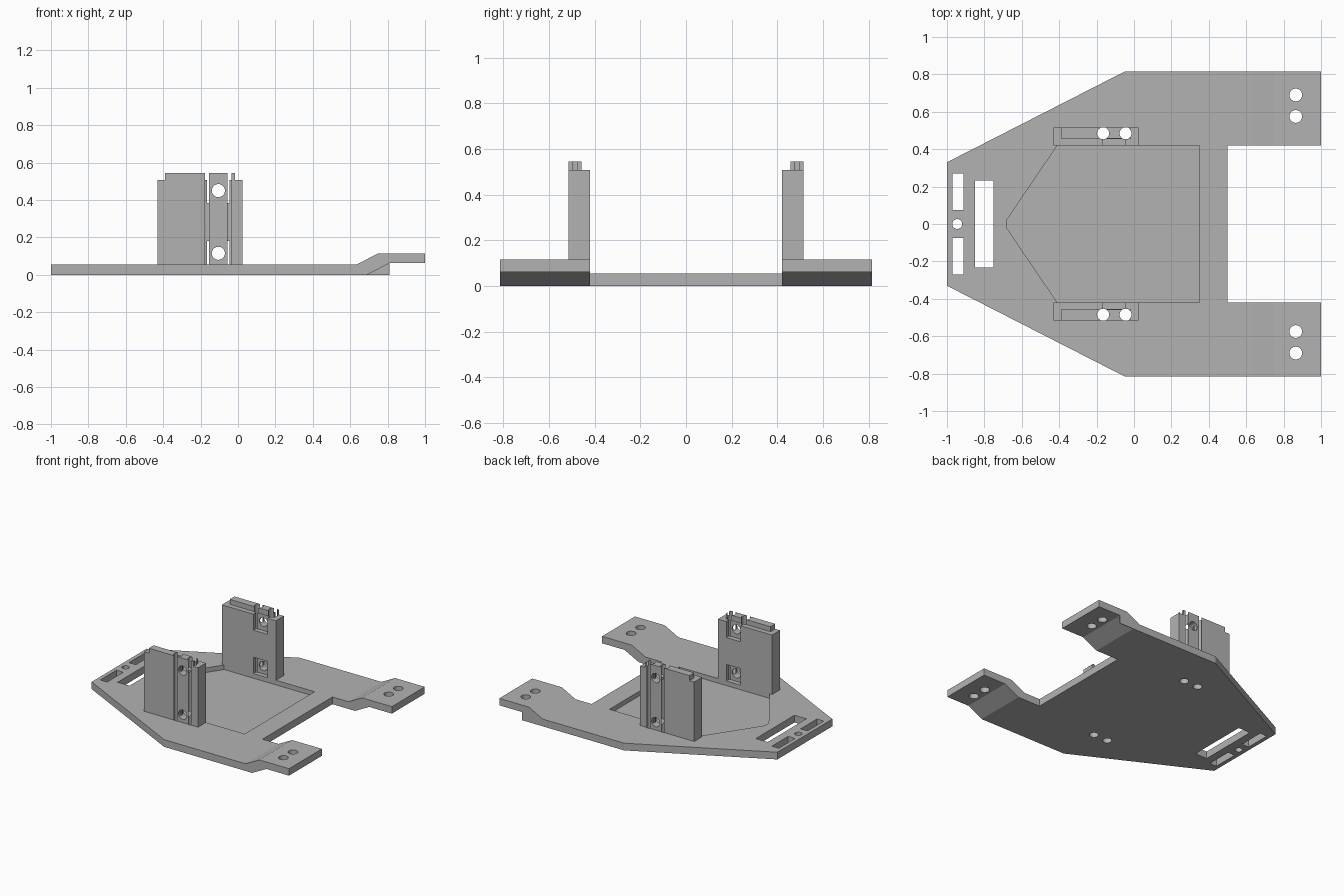
import bpy, bmesh, math
from mathutils import Vector

cube = bpy.data.objects.get("Cube")
if cube:
    bpy.data.objects.remove(cube, do_unlink=True)

grey = bpy.data.materials.new("Plain grey")
grey.use_nodes = True
colour = (0.45, 0.45, 0.45, 1)
grey.diffuse_color = colour
grey.node_tree.nodes["Principled BSDF"].inputs["Base Color"].default_value = colour


def prism(name, points, axis, lo, hi):
    """Extrude a 2D outline along an axis; the points use the other two axes in order."""
    def place(p, d):
        co = list(p)
        co.insert("xyz".index(axis), d)
        return Vector(co)
    bm = bmesh.new()
    base = bm.faces.new([bm.verts.new(place(p, lo)) for p in points])
    top = bmesh.ops.extrude_face_region(bm, geom=[base])["geom"]
    shift = place((0, 0), hi - lo)
    bmesh.ops.translate(bm, vec=shift, verts=[g for g in top if isinstance(g, bmesh.types.BMVert)])
    bmesh.ops.recalc_face_normals(bm, faces=bm.faces)
    mesh = bpy.data.meshes.new(name)
    bm.to_mesh(mesh)
    bm.free()
    mesh.materials.append(grey)
    obj = bpy.data.objects.new(name, mesh)
    bpy.context.collection.objects.link(obj)
    return obj


def box(name, x0, x1, y0, y1, z0, z1):
    return prism(name, [(x0, y0), (x1, y0), (x1, y1), (x0, y1)], "z", z0, z1)


def rod(u, v, radius, axis, lo, hi, sides=32):
    ring = [2 * math.pi * i / sides for i in range(sides)]
    return prism("cutter", [(u + radius * math.cos(a), v + radius * math.sin(a)) for a in ring],
                 axis, lo, hi)


def combine(obj, other, operation="DIFFERENCE"):
    mod = obj.modifiers.new("cut", "BOOLEAN")
    mod.operation, mod.solver, mod.object = operation, "EXACT", other
    with bpy.context.temp_override(object=obj, active_object=obj, selected_objects=[obj]):
        bpy.ops.object.modifier_apply(modifier=mod.name)
    bpy.data.objects.remove(other, do_unlink=True)


def cut_box(obj, *bounds):
    combine(obj, box("cutter", *bounds))


HOLE_X = (-0.165, -0.045)   # vertical screw channels
HOLE_Y = 0.485
THICK = 0.055

# Base plate: stepped side profile trimmed to the plan outline
plate = prism("base_plate", [(-1.1, 0), (0.69, 0), (0.81, 0.062), (1.1, 0.062), (1.1, 0.115),
                             (0.75, 0.115), (0.635, THICK), (-1.1, THICK)], "y", -1, 1)
half = [(-1, 0.33), (-0.05, 0.815), (1, 0.815), (1, 0.42), (0.5, 0.42)]
outline = half + [(x, -y) for x, y in reversed(half)]
combine(plate, prism("cutter", outline, "z", -0.5, 0.5), "INTERSECT")

# Shallow pointed recess in the plate
half = [(-0.68, 0.022), (-0.41, 0.42), (0.35, 0.42)]
recess = half + [(x, -y) for x, y in reversed(half)]
combine(plate, prism("cutter", recess, "z", 0.02, 0.3))

# Strap slots and holes
cut_box(plate, -0.85, -0.75, -0.232, 0.232, -0.1, 0.2)
combine(plate, rod(-0.945, 0, 0.026, "z", -0.1, 0.2))
for s in (-1, 1):
    cut_box(plate, -0.97, -0.912, *sorted((s * 0.075, s * 0.27)), -0.1, 0.2)
    for y in (0.575, 0.69):
        combine(plate, rod(0.865, s * y, 0.034, "z", -0.1, 0.3))
    for x in HOLE_X:
        combine(plate, rod(x, s * HOLE_Y, 0.032, "z", -0.1, 0.3))

# Thin web closing the bend on one outer edge
prism("bend_web", [(0.69, 0), (0.81, 0), (0.81, 0.062)], "y", 0.811, 0.815)

# Upright mounting posts
for s, name in ((-1, "front_post"), (1, "back_post")):
    def span(a, b):
        return sorted((s * a, s * b))
    post = box(name, -0.43, 0.025, *span(0.42, 0.515), THICK - 0.002, 0.545)
    # leave a narrow ridge along the outer side of the top
    cut_box(post, -0.5, 0.1, *span(0.3, 0.458), 0.507, 0.7)
    cut_box(post, -0.5, -0.39, *span(0.3, 0.6), 0.507, 0.7)
    cut_box(post, -0.015, 0.1, *span(0.3, 0.6), 0.507, 0.7)
    # square nut pockets on the inner face
    for z0, z1 in ((0.0, 0.18), (0.385, 0.6)):
        cut_box(post, *HOLE_X, *span(0.3, 0.455), z0, z1)
    # cross holes and vertical channels
    for z in (0.115, 0.45):
        combine(post, rod(-0.105, z, 0.035, "y", *span(0.3, 0.6)))
    for x in HOLE_X:
        combine(post, rod(x, s * HOLE_Y, 0.032, "z", -0.1, 0.7))

# Round holes shade smooth, everything else stays crisp
for obj in bpy.context.collection.objects:
    if obj.type == "MESH":
        with bpy.context.temp_override(object=obj, active_object=obj, selected_objects=[obj],
                                       selected_editable_objects=[obj]):
            bpy.ops.object.shade_smooth_by_angle(angle=math.radians(20))
